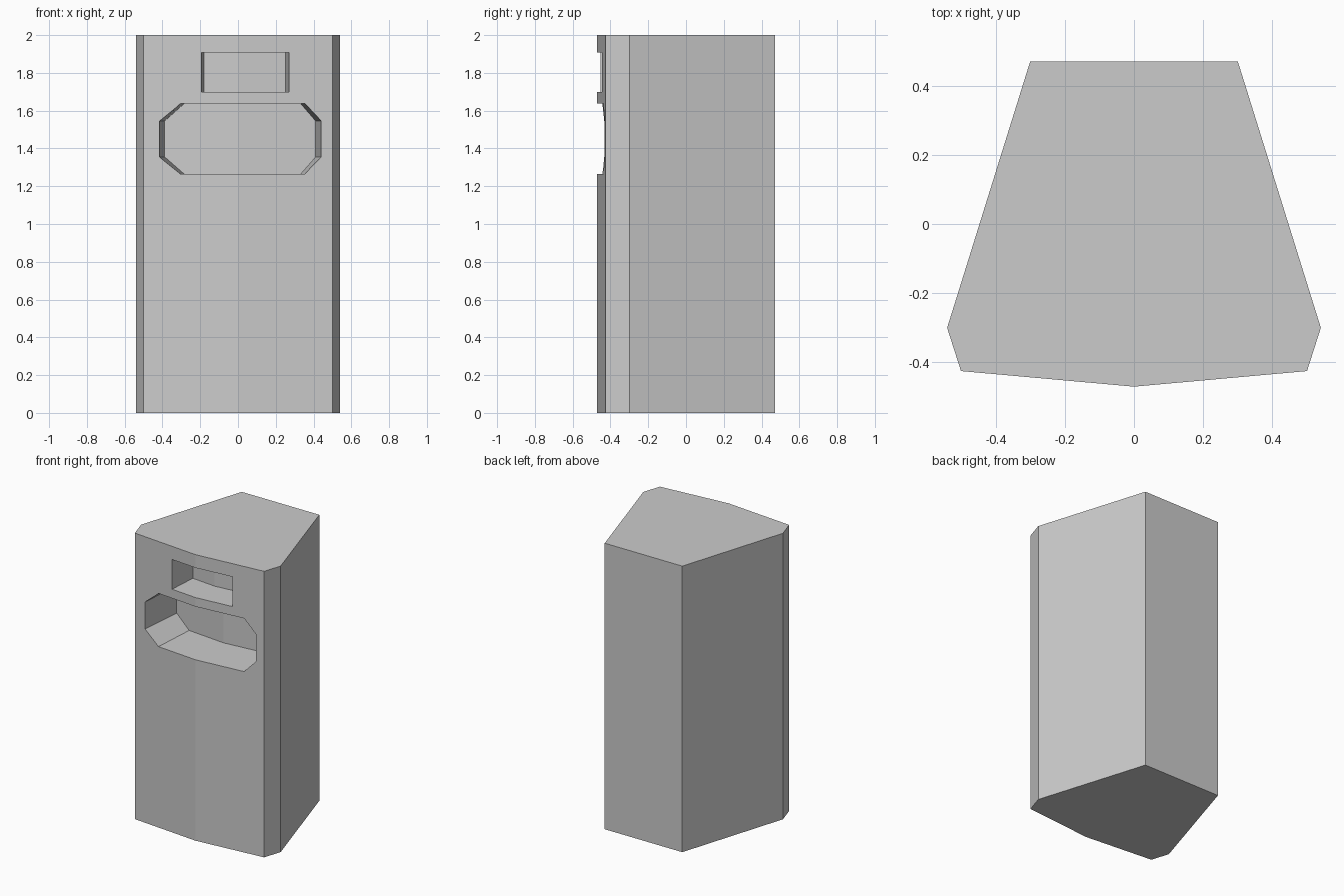
import bpy, bmesh

if "Cube" in bpy.data.objects:
    bpy.data.objects.remove(bpy.data.objects["Cube"])


def front_y(x):
    """Depth of the shallow V-shaped front at a given x."""
    return -0.47 + 0.09 * abs(x)


def make_object(name, bm):
    bmesh.ops.recalc_face_normals(bm, faces=bm.faces)
    mesh = bpy.data.meshes.new(name)
    bm.to_mesh(mesh)
    bm.free()
    obj = bpy.data.objects.new(name, mesh)
    bpy.context.collection.objects.link(obj)
    return obj


def recess_cutter(name, left, right, depth, taper):
    """Cutter whose ends follow the bent front; left and right run top to bottom."""
    bm = bmesh.new()
    top, bottom = (0, left[0][1]), (0, left[-1][1])
    outline = [top] + left + [bottom] + right[::-1]
    rings = []
    for t in (-0.3, 1.0):
        rings.append([bm.verts.new((x * (1 - taper * t), front_y(x) + depth * t, z))
                      for x, z in outline])
    n, half = len(outline), len(left) + 1
    for ring in rings:
        bm.faces.new(ring[:half + 1])
        bm.faces.new(ring[half:] + ring[:1])
    for i in range(n):
        j = (i + 1) % n
        bm.faces.new((rings[0][i], rings[0][j], rings[1][j], rings[1][i]))
    obj = make_object(name, bm)
    obj.hide_render = True
    return obj


# Body: extruded seven-sided footprint
half_plan = [(0.50, -0.425), (0.54, -0.30), (0.30, 0.47)]
plan = [(0, -0.47)] + half_plan + [(-x, y) for x, y in reversed(half_plan)]
bm = bmesh.new()
base = bm.faces.new([bm.verts.new((x, y, 0)) for x, y in plan])
side = bmesh.ops.extrude_face_region(bm, geom=[base], use_keep_orig=True)
bmesh.ops.translate(bm, vec=(0, 0, 2),
                    verts=[g for g in side["geom"] if isinstance(g, bmesh.types.BMVert)])
body = make_object("bin_body", bm)

# Small rectangular slot and large octagonal opening
cutters = [
    recess_cutter("slot_cutter", [(-0.193, 1.908), (-0.193, 1.70)],
                  [(0.27, 1.908), (0.27, 1.70)], 0.21, 0.07),
    recess_cutter("opening_cutter",
                  [(-0.305, 1.637), (-0.415, 1.545), (-0.415, 1.355), (-0.305, 1.265)],
                  [(0.355, 1.637), (0.44, 1.545), (0.44, 1.355), (0.355, 1.265)],
                  0.31, 0.065),
]
bpy.context.view_layer.objects.active = body
for cutter in cutters:
    mod = body.modifiers.new(cutter.name, "BOOLEAN")
    mod.operation = "DIFFERENCE"
    mod.solver = "EXACT"
    mod.object = cutter
    bpy.ops.object.modifier_apply(modifier=mod.name)
    bpy.data.objects.remove(cutter)
